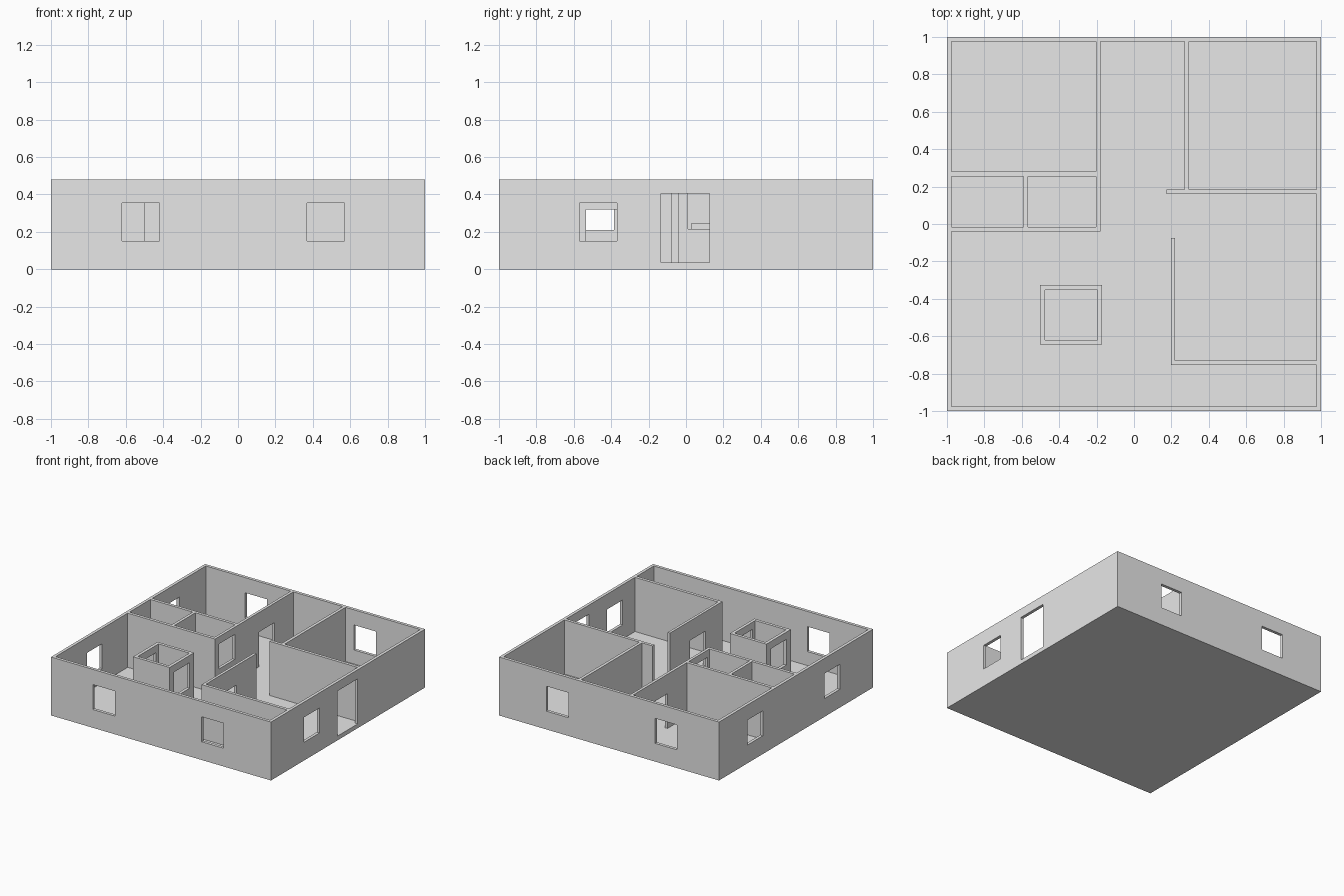
import bpy
from mathutils import Vector

cube = bpy.data.objects.get("Cube")
if cube:
    bpy.data.objects.remove(cube, do_unlink=True)

HEIGHT, FLOOR, THICK = 0.48, 0.035, 0.025
TALL = 0.6            # walls start too tall and are trimmed level
INNER = 1 - THICK
LOW, HIGH = 0.15, 0.355   # sill and head of outer windows

plaster = bpy.data.materials.new("plain_grey")
plaster.use_nodes = True
plaster.diffuse_color = (0.8, 0.8, 0.8, 1)
plaster.node_tree.nodes["Principled BSDF"].inputs["Base Color"].default_value = (0.8, 0.8, 0.8, 1)


def block(name, x0, x1, y0, y1, z0, z1):
    """Axis-aligned box between two corners."""
    low, high = Vector((x0, y0, z0)), Vector((x1, y1, z1))
    bpy.ops.mesh.primitive_cube_add(size=1)
    obj = bpy.context.object
    obj.name = name
    size, mid = high - low, (low + high) / 2
    for v in obj.data.vertices:
        v.co = Vector(a * b for a, b in zip(v.co, size)) + mid
    obj.data.materials.append(plaster)
    return obj


house = block("house_shell", -1, 1, -1, 1, 0, TALL)
helpers = []


def combine(operation, name, *bounds):
    """Add a wall to the house or cut a hole in it."""
    tool = block(name, *bounds)
    tool.hide_render = True
    mod = house.modifiers.new(name, "BOOLEAN")
    mod.operation, mod.solver, mod.object = operation, "EXACT", tool
    helpers.append(tool)


def wall(name, x0, x1, y0, y1):
    combine("UNION", name, x0, x1, y0, y1, FLOOR / 2, TALL - 0.02)


def hole(name, x0, x1, y0, y1, z0, z1):
    combine("DIFFERENCE", name, x0, x1, y0, y1, z0, z1)


# Open interior
hole("interior", -INNER, INNER, -INNER, INNER, FLOOR, 1)

# Room partitions, with their ends buried in the walls they meet
END = 0.99
wall("left_corridor_wall", -0.203, -0.18, -0.04, END)
wall("back_left_room_wall", -END, -0.19, 0.255, 0.28)
wall("small_rooms_front_wall", -END, -0.19, -0.04, -0.015)
wall("small_rooms_divider", -0.59, -0.566, -0.03, 0.27)
wall("right_corridor_wall", 0.27, 0.295, 0.17, END)
wall("back_right_room_wall", 0.175, END, 0.16, 0.185)
wall("front_right_room_side_wall", 0.198, 0.22, -0.755, -0.075)
wall("front_right_room_front_wall", 0.21, END, -0.755, -0.73)

# Square enclosure in the front hall
wall("enclosure_block", -0.502, -0.17, -0.645, -0.327)
hole("enclosure_hollow", -0.476, -0.195, -0.62, -0.352, FLOOR, 1)

# Front and back windows
for side in (-1, 1):
    for x0 in (-0.62, 0.37):
        hole("window_hole", x0, x0 + 0.2, side - 0.05, side + 0.05, LOW, HIGH)

# Side windows and the main door
for x, y0 in ((1, -0.57), (-1, -0.57), (-1, 0.43)):
    hole("side_window_hole", x - 0.05, x + 0.05, y0, y0 + 0.2, LOW, HIGH)
hole("main_door_hole", 0.95, 1.05, -0.135, 0.125, FLOOR, 0.405)

# Inner doors and hatches
hole("back_left_door_hole", -0.25, -0.13, 0.53, 0.73, FLOOR, 0.32)
hole("front_right_door_hole", 0.15, 0.27, -0.535, -0.335, FLOOR, 0.32)
hole("small_room_door_hole", -0.63, -0.53, 0.03, 0.23, FLOOR, 0.245)
hole("corridor_hatch_hole", -0.25, -0.13, 0.01, 0.215, 0.215, 0.42)
hole("enclosure_hatch_hole", -0.55, -0.12, -0.585, -0.385, 0.21, 0.42)

# Trim all wall tops level
hole("top_trim", -2, 2, -2, 2, HEIGHT, 2)

# Bake the result and discard the helpers
bpy.context.view_layer.update()
graph = bpy.context.evaluated_depsgraph_get()
result = bpy.data.meshes.new_from_object(house.evaluated_get(graph))
house.modifiers.clear()
house.data = result
house.data.materials.clear()
house.data.materials.append(plaster)
for poly in house.data.polygons:
    poly.material_index = 0
    poly.use_smooth = False
for tool in helpers:
    bpy.data.objects.remove(tool, do_unlink=True)
